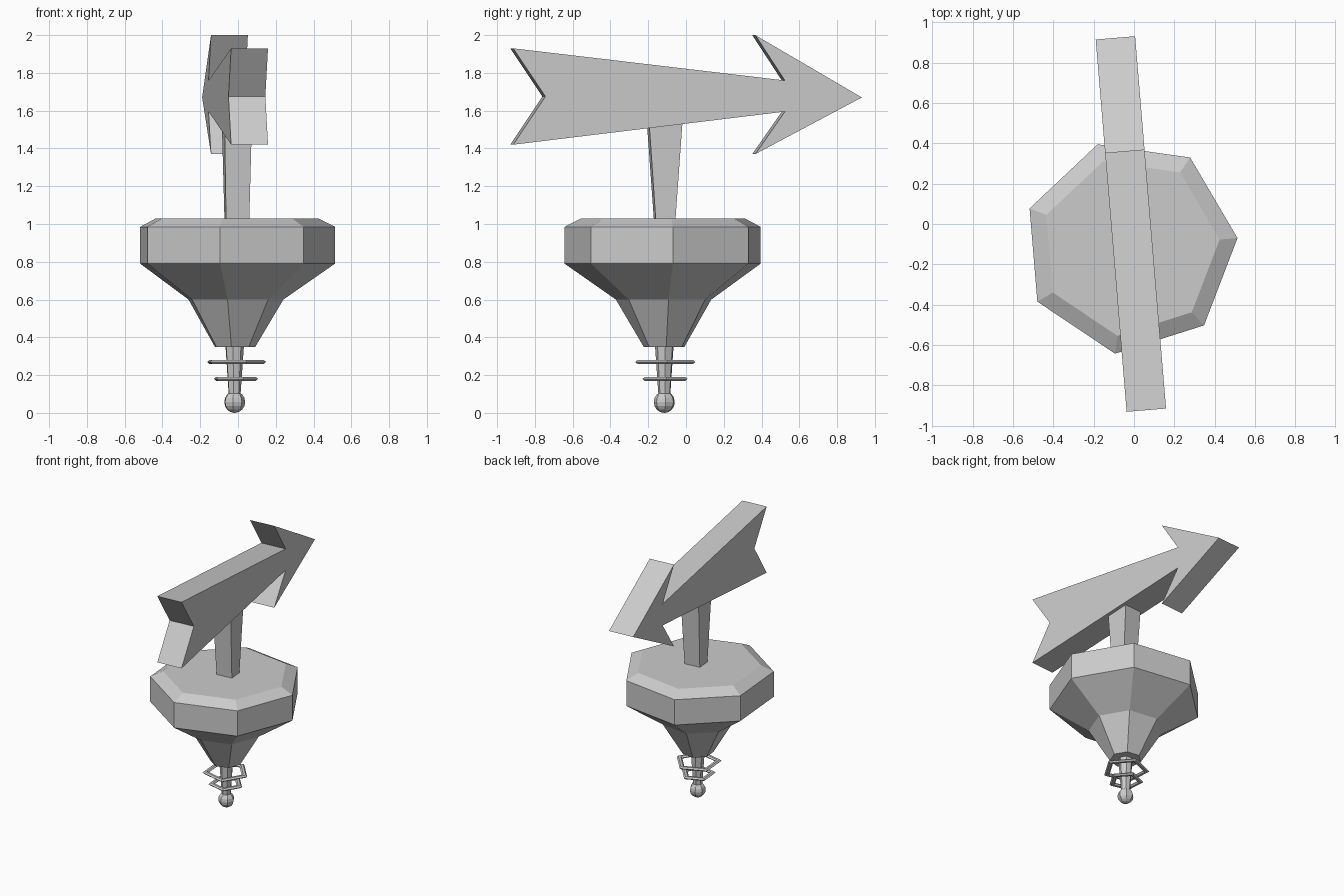
import bpy, bmesh, math
from mathutils import Matrix

if "Cube" in bpy.data.objects:
    bpy.data.objects.remove(bpy.data.objects["Cube"])

YAW = math.radians(4.75)          # whole model is turned slightly
AXIS = (-0.019, -0.114)           # centre of all turned parts


def finish(name, bm, centre):
    bmesh.ops.remove_doubles(bm, verts=bm.verts, dist=1e-5)
    bmesh.ops.recalc_face_normals(bm, faces=bm.faces)
    bm.transform(Matrix.Translation((*centre, 0)) @ Matrix.Rotation(YAW, 4, 'Z'))
    mesh = bpy.data.meshes.new(name)
    bm.to_mesh(mesh)
    bm.free()
    obj = bpy.data.objects.new(name, mesh)
    bpy.context.collection.objects.link(obj)
    return obj


def lathe(name, profile, sides, closed=False):
    """Turn (radius, z) points around the axis; closed makes a ring."""
    bm = bmesh.new()
    rings = []
    for r, z in profile:
        rings.append([bm.verts.new((r * math.cos(math.tau * i / sides),
                                    r * math.sin(math.tau * i / sides), z))
                      for i in range(sides)])
    pairs = list(zip(rings, rings[1:]))
    if closed:
        pairs.append((rings[-1], rings[0]))
    for a, b in pairs:
        for i in range(sides):
            j = (i + 1) % sides
            bm.faces.new((a[i], a[j], b[j], b[i]))
    if not closed:
        bm.faces.new(rings[0][::-1])
        bm.faces.new(rings[-1])
    return finish(name, bm, AXIS)


# Seven-sided body
lathe("body", [(0.111, 0.35), (0.26, 0.60), (0.534, 0.79),
               (0.534, 0.985), (0.445, 1.03)], 7)

# Tapered lower stem
lathe("lower_stem", [(0.032, 0.09), (0.051, 0.36)], 7)

# Ball tip
ball = [(max(0.0573 * math.sin(math.pi * i / 8), 0.002),
         0.0573 - 0.0573 * math.cos(math.pi * i / 8)) for i in range(9)]
lathe("ball_tip", ball, 7)

# Pentagonal collar rings
for name, r, z in (("upper_ring", 0.168, 0.27), ("lower_ring", 0.126, 0.18)):
    lathe(name, [(r, z), (r - 0.012, z + 0.01), (r - 0.032, z + 0.01),
                 (r - 0.044, z), (r - 0.032, z - 0.01), (r - 0.012, z - 0.01)],
          5, closed=True)

# Flared square post
bm = bmesh.new()
bmesh.ops.create_cube(bm, size=1)
for v in bm.verts:
    wx, wy, z = (0.147, 0.183, 1.58) if v.co.z > 0 else (0.123, 0.104, 1.02)
    v.co = (v.co.x * wx, v.co.y * wy, z)
finish("post", bm, (-0.006, -0.113))

# Arrow: side outline (y, z) extruded across its thickness
outline = [(0.926, 1.67), (0.36, 2.0), (0.517, 1.76), (-0.926, 1.93),
           (-0.755, 1.675), (-0.926, 1.42), (0.517, 1.595), (0.36, 1.37)]
bm = bmesh.new()
face = bm.faces.new([bm.verts.new((-0.098, y, z)) for y, z in outline])
ext = bmesh.ops.extrude_face_region(bm, geom=[face], use_keep_orig=True)
bmesh.ops.translate(bm, vec=(0.196, 0, 0),
                    verts=[g for g in ext["geom"] if isinstance(g, bmesh.types.BMVert)])
finish("arrow", bm, (-0.0155, 0))
